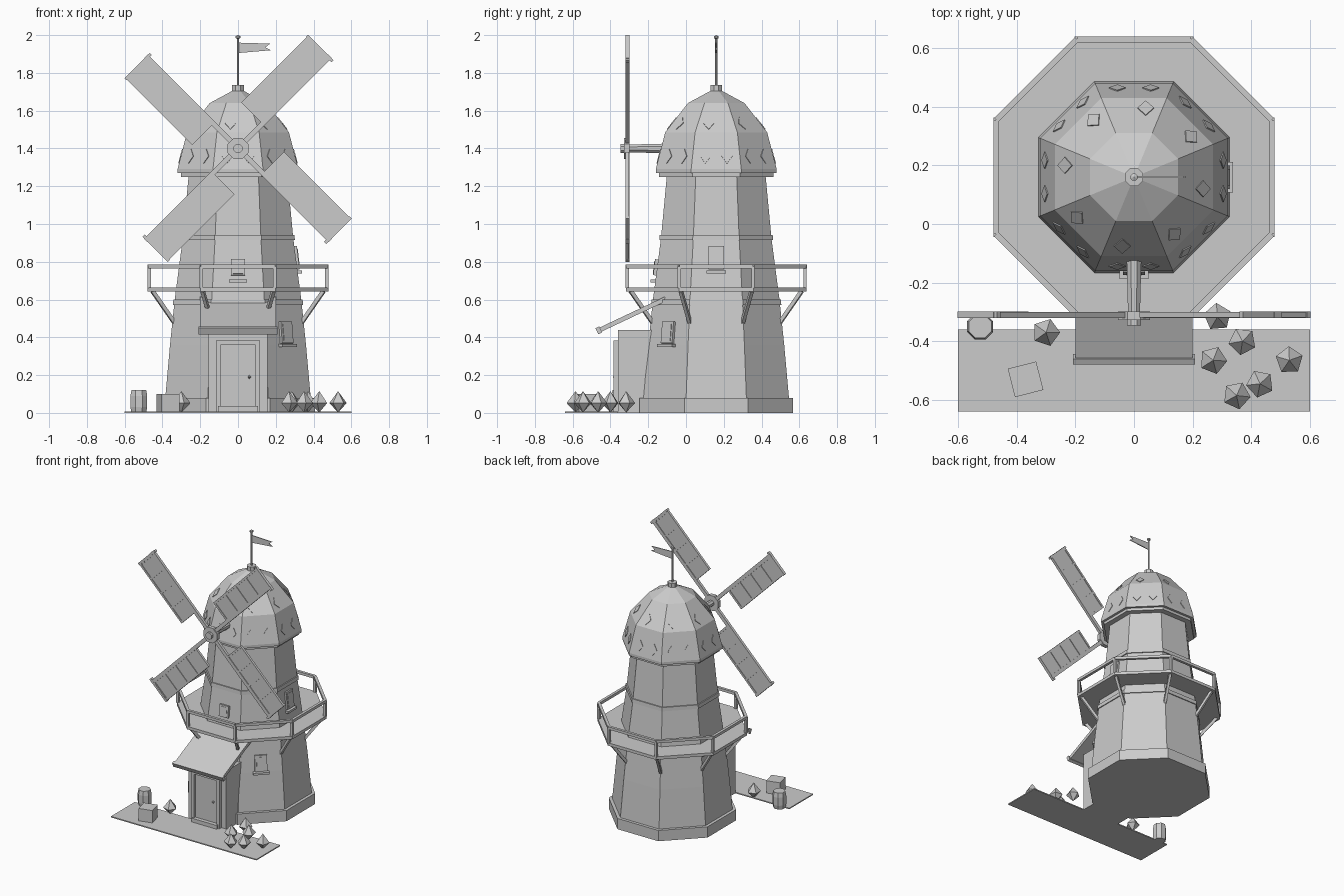
import bpy, bmesh, math
from math import cos, sin, pi, radians
from mathutils import Vector, Matrix

if "Cube" in bpy.data.objects:
    bpy.data.objects.remove(bpy.data.objects["Cube"])

GREY = (0.6, 0.6, 0.6, 1)
mat = bpy.data.materials.new("plain grey")
mat.use_nodes = True
mat.diffuse_color = GREY
mat.node_tree.nodes["Principled BSDF"].inputs["Base Color"].default_value = GREY

CY = 0.16                      # tower axis
AXIS = Vector((0, CY, 0))
SPREAD = 1 / cos(pi / 8)       # octagon corner radius / flat radius


def finish(name, bm):
    bmesh.ops.recalc_face_normals(bm, faces=bm.faces)
    me = bpy.data.meshes.new(name)
    bm.to_mesh(me)
    bm.free()
    me.materials.append(mat)
    ob = bpy.data.objects.new(name, me)
    bpy.context.scene.collection.objects.link(ob)
    return ob


def add_box(bm, centre, size, rot=Matrix()):
    m = Matrix.Translation(centre) @ rot @ Matrix.Diagonal((*size, 1))
    bmesh.ops.create_cube(bm, size=1, matrix=m)


def box(name, centre, size, rot=Matrix()):
    bm = bmesh.new()
    add_box(bm, centre, size, rot)
    return finish(name, bm)


def add_beam(bm, a, b, w, h):
    a, b = Vector(a), Vector(b)
    d = b - a
    rot = d.to_track_quat('Y', 'Z').to_matrix().to_4x4()
    add_box(bm, (a + b) / 2, (w, d.length, h), rot)


def loft(name, profile, sides=8, centre=AXIS, m=Matrix(), start=pi / 8):
    """Stack of regular rings (corner radius, height), capped at both ends."""
    bm = bmesh.new()
    rings = []
    for r, z in profile:
        if r == 0:
            rings.append([bm.verts.new((0, 0, z))] * sides)
        else:
            rings.append([bm.verts.new((r * cos(start + 2 * pi * i / sides),
                                        r * sin(start + 2 * pi * i / sides), z))
                          for i in range(sides)])
    for lo, hi in zip(rings, rings[1:]):
        for i in range(sides):
            j = (i + 1) % sides
            quad = list(dict.fromkeys((lo[i], lo[j], hi[j], hi[i])))
            bm.faces.new(quad)
    for end, (r, z) in ((rings[0], profile[0]), (rings[-1], profile[-1])):
        if r:
            bm.faces.new(end)
    bm.transform(Matrix.Translation(centre) @ m)
    return finish(name, bm)


def octagon(name, profile):
    return loft(name, [(a * SPREAD, z) for a, z in profile])


def prism(name, outline, y, depth):
    """Flat outline in x and z, given a depth along y."""
    bm = bmesh.new()
    f = bm.faces.new([bm.verts.new((x, y - depth / 2, z)) for x, z in outline])
    ext = bmesh.ops.extrude_face_region(bm, geom=[f])
    verts = [g for g in ext["geom"] if isinstance(g, bmesh.types.BMVert)]
    bmesh.ops.translate(bm, vec=(0, depth, 0), verts=verts)
    return finish(name, bm)


def polar(r, angle, z):
    return Vector((r * cos(angle), CY + r * sin(angle), z))


# Tower body, plinth and string courses
octagon("plinth", [(0.407, 0), (0.407, 0.08)])
octagon("tower", [(0.385, 0.08), (0.36, 0.36), (0.335, 0.6), (0.293, 0.92), (0.26, 1.27)])
octagon("lower_band", [(0.345, 0.57), (0.342, 0.6)])
octagon("upper_band", [(0.301, 0.915), (0.299, 0.943)])

# Domed cap
octagon("cap_band", [(0.302, 1.25), (0.302, 1.275)])
dome = [(0.32, 1.29), (0.27, 1.485), (0.15, 1.64), (0.03, 1.705)]
octagon("dome", [(0.32, 1.27)] + dome)
loft("cap_finial", [(0.033, 1.69), (0.033, 1.735)])
loft("flagpole", [(0.006, 1.73), (0.006, 1.99)])
loft("pole_ball", [(0, 1.977), (0.013, 1.984), (0.013, 1.994), (0, 2.0)])
prism("flag", [(0.0, 1.96), (0.17, 1.955), (0.145, 1.935), (0.175, 1.92), (0.0, 1.905)], CY, 0.006)

# Diamond plates on the dome: two per lower facet, one per upper facet
bm = bmesh.new()
for i in range(8):
    ang = i * pi / 4
    out = Vector((cos(ang), sin(ang), 0))
    side = Vector((sin(ang), -cos(ang), 0))
    for seg, t, offsets in ((0, 0.35, (-0.057, 0.057)), (1, 0.3, (0.04,))):
        (a0, z0), (a1, z1) = dome[seg], dome[seg + 1]
        up = (out * (a1 - a0) + Vector((0, 0, z1 - z0))).normalized()
        normal = side.cross(up)
        if normal.dot(out) < 0:
            normal = -normal
        base = AXIS + out * (a0 + t * (a1 - a0)) + Vector((0, 0, z0 + t * (z1 - z0)))
        for off in offsets:
            c = base + side * off
            rim = [side * 0.028, up * 0.04, side * -0.028, up * -0.04]
            low = [bm.verts.new(c + p) for p in rim]
            top = [bm.verts.new(c + p + normal * 0.004) for p in rim]
            bm.faces.new(top)
            bm.faces.new(low)
            for k in range(4):
                n = (k + 1) % 4
                bm.faces.new((low[k], low[n], top[n], top[k]))
finish("dome_diamonds", bm)

# Balcony: floor, rails, posts and braces
octagon("balcony_floor", [(0.478, 0.642), (0.478, 0.664)])
rails, braces = bmesh.new(), bmesh.new()
corner = 0.47 * SPREAD
for i in range(8):
    a, b = pi / 8 + i * pi / 4, pi / 8 + (i + 1) * pi / 4
    add_beam(rails, polar(corner, a, 0.775), polar(corner, b, 0.775), 0.02, 0.02)
    add_beam(rails, polar(corner, a, 0.66), polar(corner, a, 0.775), 0.018, 0.018)
    add_beam(braces, polar(0.355, a, 0.465), polar(0.49, a, 0.645), 0.018, 0.02)
finish("balcony_railing", rails)
finish("balcony_braces", braces)

# Windows: raised panel, inner pane and sill on chosen tower facets
def window(name, angle, apothem, z, h, w, sill_z, lean):
    bm = bmesh.new()
    rot = Matrix.Rotation(angle, 4, 'Z') @ Matrix.Rotation(-lean, 4, 'Y')
    add_box(bm, polar(apothem, angle, z), (0.03, w, h), rot)
    add_box(bm, polar(apothem + 0.013, angle, z), (0.01, w * 0.7, h * 0.8), rot)
    add_box(bm, polar(apothem + 0.012, angle, sill_z), (0.045, w * 1.3, 0.016),
            Matrix.Rotation(angle, 4, 'Z'))
    finish(name, bm)


window("front_window", -pi / 2, 0.314, 0.77, 0.085, 0.075, 0.697, 0.12)
window("left_window", 0, 0.304, 0.82, 0.125, 0.08, 0.745, 0.12)
window("lower_window", -pi / 4, 0.353, 0.425, 0.115, 0.085, 0.357, 0.1)

# Porch, door and sloping roof
box("porch", (0, -0.24, 0.22), (0.31, 0.24, 0.44))
bm = bmesh.new()
for s in (-1, 1):
    add_box(bm, (s * 0.104, -0.37, 0.19), (0.024, 0.03, 0.38))
add_box(bm, (0, -0.37, 0.372), (0.232, 0.03, 0.024))
finish("door_frame", bm)
box("door", (0, -0.363, 0.18), (0.184, 0.016, 0.36))
loft("door_knob", [(0, -0.01), (0.01, 0), (0, 0.01)], 6, Vector((0.06, -0.377, 0.19)))
box("door_step", (0, -0.375, 0.018), (0.21, 0.05, 0.036))
bm = bmesh.new()
add_beam(bm, (0, -0.465, 0.435), (0, -0.105, 0.605), 0.4, 0.024)
add_beam(bm, (0, -0.472, 0.432), (0, -0.452, 0.442), 0.416, 0.036)
finish("porch_roof", bm)

# Axle, hub and four sails
turn = Matrix.Rotation(pi / 2, 4, 'X')
HUB = Vector((0, -0.31, 1.4))
loft("axle", [(0.028, -0.22), (0.022, 0.0)], 8, HUB, turn)
loft("hub", [(0.06, -0.012), (0.06, 0.018)], 8, HUB, turn)
loft("hub_cap", [(0.026, 0.0), (0.026, 0.036)], 8, HUB, turn)
for k in range(4):
    bm = bmesh.new()
    add_box(bm, (0.345, 0, 0), (0.69, 0.02, 0.026))           # main spar
    add_box(bm, (0.43, 0, 0.152), (0.49, 0.018, 0.014))       # outer edge
    for n in range(5):                                        # cross bars
        add_box(bm, (0.192 + n * 0.12, 0, 0.076), (0.014, 0.018, 0.16))
    add_box(bm, (0.68, 0, 0.068), (0.016, 0.022, 0.19))       # tip bar
    add_box(bm, (0.43, 0, 0.078), (0.48, 0.008, 0.15))        # cloth
    bm.transform(Matrix.Translation(HUB) @ Matrix.Rotation(-radians(45 + 90 * k), 4, 'Y'))
    finish(f"sail_{k + 1}", bm)

# Forecourt with barrel, crate and shrubs
box("path", (0, -0.5, 0.004), (1.2, 0.28, 0.008))
loft("barrel", [(0.042, 0), (0.048, 0.03), (0.048, 0.09), (0.042, 0.122)], 8,
     Vector((-0.525, -0.35, 0)))
box("crate", (-0.37, -0.53, 0.05), (0.1, 0.1, 0.1), Matrix.Rotation(0.25, 4, 'Z'))
shrubs = [(-0.3, -0.37), (0.285, -0.317), (0.37, -0.4), (0.27, -0.465),
          (0.53, -0.465), (0.43, -0.545), (0.35, -0.585)]
for n, (x, y) in enumerate(shrubs):
    loft(f"shrub_{n + 1}", [(0, 0.002), (0.048, 0.052), (0, 0.115)], 5,
         Vector((x, y, 0)), start=n * 0.4)
